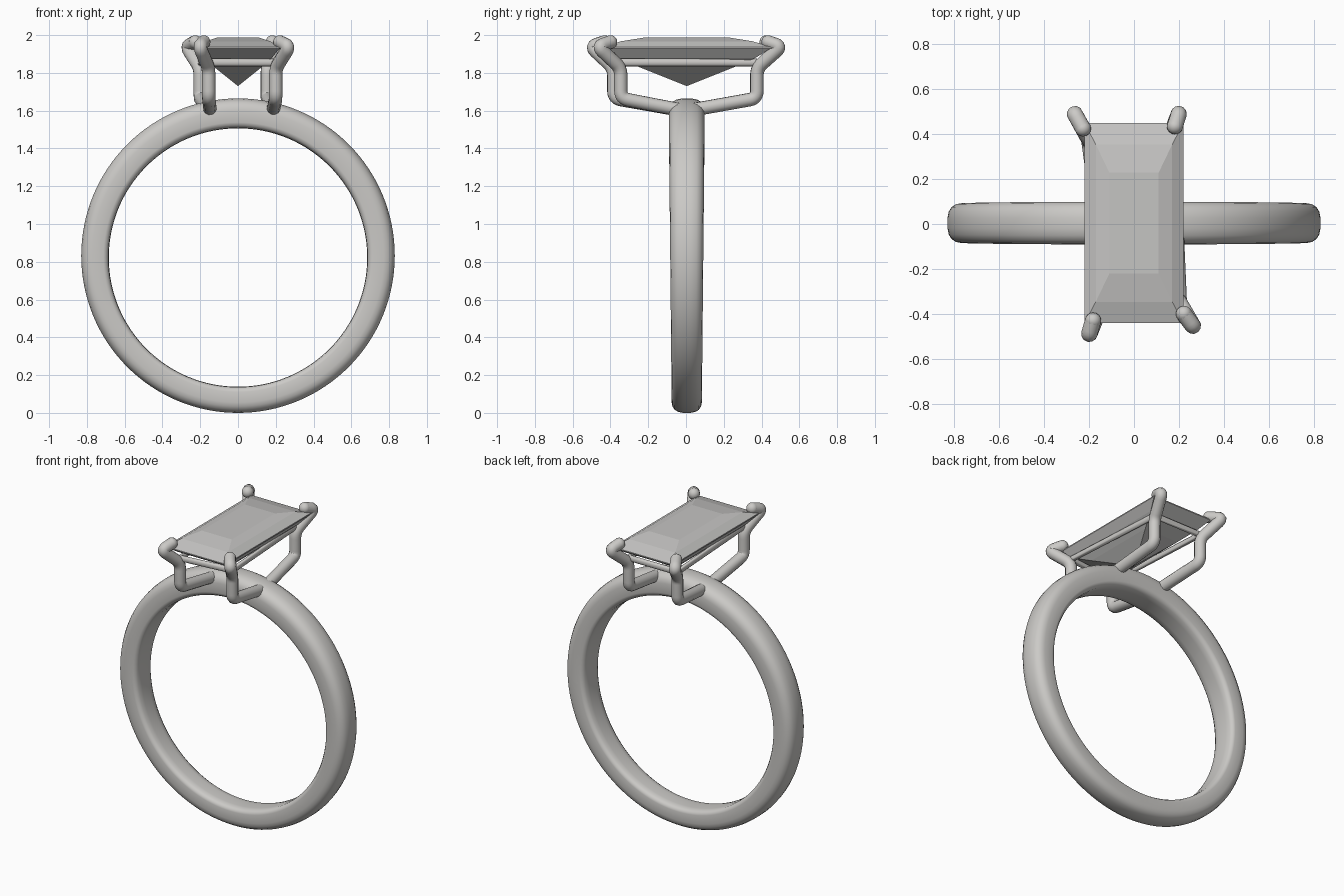
import bpy
import bmesh
import math
from mathutils import Vector

cube = bpy.data.objects.get("Cube")
if cube:
    bpy.data.objects.remove(cube, do_unlink=True)


def material(name, color):
    m = bpy.data.materials.new(name)
    m.use_nodes = True
    m.diffuse_color = color
    m.node_tree.nodes["Principled BSDF"].inputs["Base Color"].default_value = color
    return m


METAL = material("pale metal", (0.6, 0.59, 0.57, 1))
STONE = material("grey stone", (0.56, 0.555, 0.545, 1))
OFFSET_Y = 0.004


def mesh_object(name, bm, mat):
    bmesh.ops.recalc_face_normals(bm, faces=bm.faces)
    mesh = bpy.data.meshes.new(name)
    bm.to_mesh(mesh)
    bm.free()
    mesh.materials.append(mat)
    obj = bpy.data.objects.new(name, mesh)
    bpy.context.collection.objects.link(obj)
    return obj


def smooth(obj, angle):
    bpy.ops.object.select_all(action="DESELECT")
    obj.select_set(True)
    bpy.context.view_layer.objects.active = obj
    bpy.ops.object.shade_smooth_by_angle(angle=math.radians(angle))


def bridge(bm, a, b):
    n = len(a)
    for i in range(n):
        bm.faces.new((a[i], a[(i + 1) % n], b[(i + 1) % n], b[i]))


# Band: softened section swept round, slightly thicker and wider at the top
def make_band():
    half = [(0, 0.4), (0.02, 0.75), (0.1, 0.95), (0.2, 1), (0.6, 1),
            (0.75, 0.95), (0.88, 0.8), (0.96, 0.58), (1, 0.25)]
    section = half + [(t, -w) for t, w in reversed(half)]
    bm = bmesh.new()
    loops = []
    count = 128
    for i in range(count):
        a = math.tau * i / count
        c, s = math.cos(a), math.sin(a)
        width = 0.0875 + 0.0075 * s
        inner = Vector((0.684 * c, 0, 0.8225 + 0.684 * s))
        outer = Vector((0.83 * c, 0, 0.8325 + 0.8325 * s))
        loops.append([bm.verts.new(inner.lerp(outer, t) + Vector((0, w * width + OFFSET_Y, 0)))
                      for t, w in section])
    for i in range(count):
        bridge(bm, loops[i], loops[(i + 1) % count])
    smooth(mesh_object("band", bm, METAL), 40)


# Step-cut stone: stacked rectangles closed by a table and a pointed base
def make_stone():
    steps = [(0.11, 0.225, 1.987), (0.17, 0.35, 1.967), (0.22, 0.445, 1.937),
             (0.22, 0.445, 1.93), (0.18, 0.365, 1.88), (0.125, 0.25, 1.83)]
    bm = bmesh.new()
    loops = [[bm.verts.new((sx * x, sy * y + OFFSET_Y, z))
              for sx, sy in ((1, 1), (-1, 1), (-1, -1), (1, -1))] for x, y, z in steps]
    bm.faces.new(loops[0])
    for a, b in zip(loops, loops[1:]):
        bridge(bm, a, b)
    point = bm.verts.new((0, OFFSET_Y, 1.73))
    last = loops[-1]
    for i in range(4):
        bm.faces.new((last[i], last[(i + 1) % 4], point))
    mesh_object("stone", bm, STONE)


def rounded(points, radius):
    # Replace each inner corner with a short quadratic bend
    pts = [Vector(p) for p in points]
    path = [pts[0]]
    for p, q, r in zip(pts, pts[1:], pts[2:]):
        a = q + (p - q).normalized() * min(radius, (p - q).length * 0.45)
        b = q + (r - q).normalized() * min(radius, (r - q).length * 0.45)
        path += [a.lerp(q, k / 6).lerp(q.lerp(b, k / 6), k / 6) for k in range(7)]
    return path + [pts[-1]]


def wire(name, path, radius, closed=False):
    curve = bpy.data.curves.new(name, "CURVE")
    curve.dimensions = "3D"
    curve.bevel_depth = radius
    curve.bevel_resolution = 4
    curve.use_fill_caps = not closed
    spline = curve.splines.new("POLY")
    spline.points.add(len(path) - 1)
    for p, co in zip(spline.points, path):
        p.co = (*co, 1)
    spline.use_cyclic_u = closed
    curve.materials.append(METAL)
    obj = bpy.data.objects.new(name, curve)
    bpy.context.collection.objects.link(obj)
    bpy.ops.object.select_all(action="DESELECT")
    obj.select_set(True)
    bpy.context.view_layer.objects.active = obj
    bpy.ops.object.convert(target="MESH")
    smooth(bpy.context.view_layer.objects.active, 50)


# Claws: tip, outer bend, basket shoulder, lower corner
def claw(tip, bend, bar):
    return [(*tip, 1.963), (*bend, 1.94), (*bar, 1.825), (*bar, 1.665)]


make_band()
make_stone()

R = 0.036
front_left = claw((0.222, -0.4), (0.272, -0.468), (0.2, -0.345))
back_left = claw((0.182, 0.435), (0.204, 0.505), (0.155, 0.375))
front_right = claw((-0.182, -0.43), (-0.204, -0.505), (-0.155, -0.382))
back_right = claw((-0.227, 0.425), (-0.272, 0.505), (-0.2, 0.375))

for side, front, back, x in (("left", front_left, back_left, 0.185),
                             ("right", front_right, back_right, -0.147)):
    wire(side + "_claw_wire", rounded(front + [(x, 0, 1.598)] + back[::-1], 0.04), R)
    for end, tip in (("front", front[0]), ("back", back[0])):
        bm = bmesh.new()
        bmesh.ops.create_uvsphere(bm, u_segments=16, v_segments=10, radius=R)
        bmesh.ops.translate(bm, verts=bm.verts, vec=tip)
        smooth(mesh_object(f"{end}_{side}_claw_tip", bm, METAL), 60)

# Rail joining the four claws under the stone
rail = [Vector((c[2][0], c[2][1], 1.855)) for c in (front_left, back_left, back_right, front_right)]
wire("basket_rail", rail, 0.02, closed=True)
